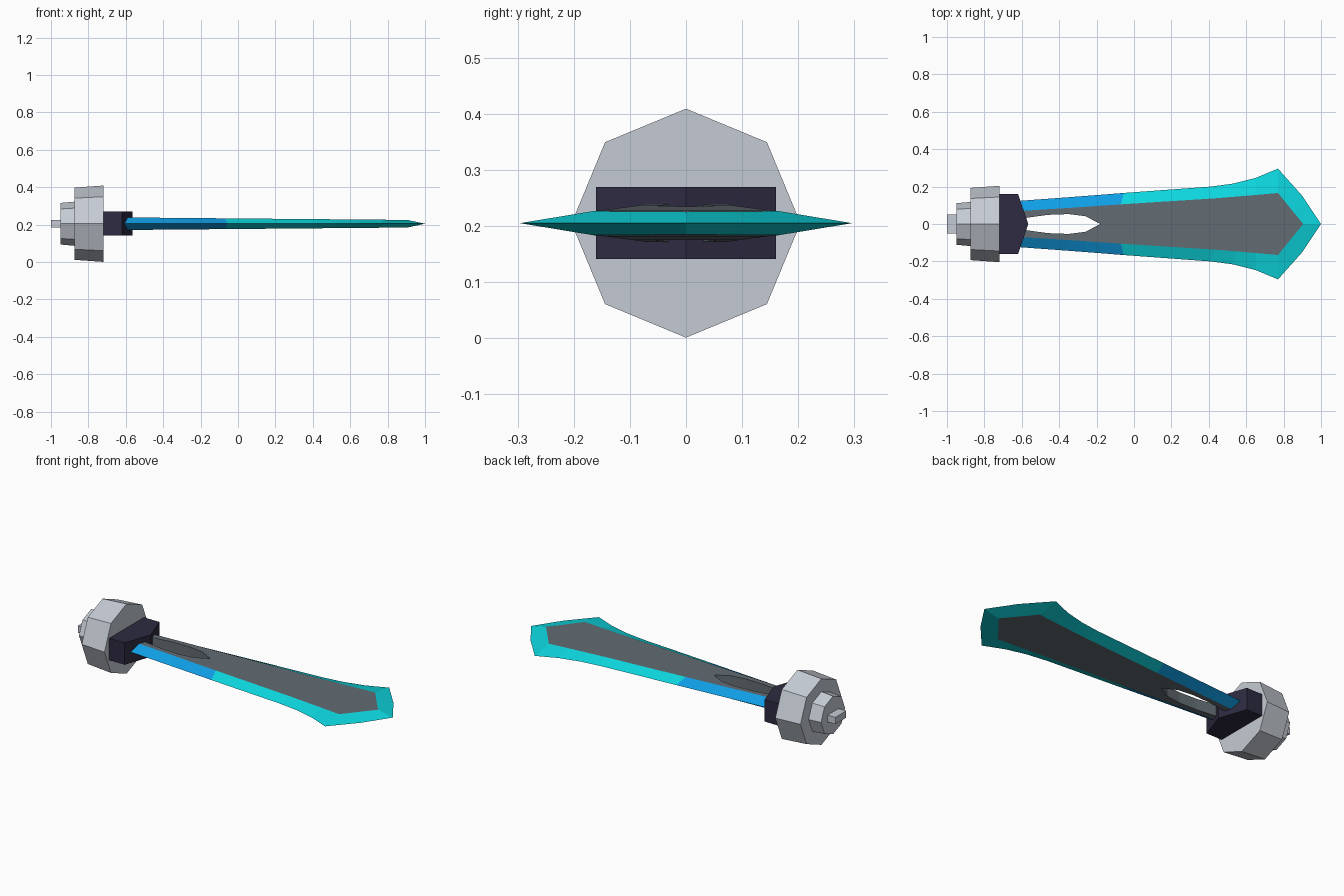
import bpy, bmesh, math

if "Cube" in bpy.data.objects:
    bpy.data.objects.remove(bpy.data.objects["Cube"])

AXIS_Z = 0.205


def material(name, rgb):
    m = bpy.data.materials.new(name)
    m.diffuse_color = (*rgb, 1)
    m.use_nodes = True
    m.node_tree.nodes["Principled BSDF"].inputs["Base Color"].default_value = m.diffuse_color
    return m


STEEL = material("pale_steel", (0.56, 0.60, 0.66))
NAVY = material("dark_navy", (0.026, 0.024, 0.052))
GREY = material("slate_grey", (0.125, 0.15, 0.17))
TEAL = material("bright_teal", (0.004, 0.68, 0.74))
BLUE = material("strong_blue", (0.005, 0.34, 0.78))


def finish(name, bm, mats):
    bmesh.ops.recalc_face_normals(bm, faces=bm.faces)
    me = bpy.data.meshes.new(name)
    bm.to_mesh(me)
    bm.free()
    for m in mats:
        me.materials.append(m)
    ob = bpy.data.objects.new(name, me)
    bpy.context.collection.objects.link(ob)
    return ob


def prism(name, loop_a, loop_b, mat):
    """Solid between two matching loops of points."""
    bm = bmesh.new()
    a = [bm.verts.new(p) for p in loop_a]
    b = [bm.verts.new(p) for p in loop_b]
    bm.faces.new(a)
    bm.faces.new(b)
    for i in range(len(a)):
        j = (i + 1) % len(a)
        bm.faces.new((a[i], a[j], b[j], b[i]))
    return finish(name, bm, [mat])


def octagon(x, r):
    return [(x, r * math.cos(k * math.pi / 4), AXIS_Z + r * math.sin(k * math.pi / 4))
            for k in range(8)]


# Hilt: two octagonal drums and a flat end tab
prism("hilt_drum", octagon(-0.875, 0.193), octagon(-0.72, 0.204), STEEL)
prism("hilt_step", octagon(-0.95, 0.111), octagon(-0.875, 0.118), STEEL)
tab = [(-0.05, -0.02), (0.05, -0.02), (0.05, 0.02), (-0.05, 0.02)]
prism("hilt_tab", [(-1.0, y, AXIS_Z + z) for y, z in tab],
      [(-0.95, y, AXIS_Z + z) for y, z in tab], STEEL)

# Guard: block with a pointed front
guard = [(-0.72, -0.16), (-0.62, -0.16), (-0.565, 0), (-0.62, 0.16), (-0.72, 0.16)]
prism("guard", [(x, y, 0.141) for x, y in guard], [(x, y, 0.269) for x, y in guard], NAVY)

# Blade stations: core x, slot half width, core half width, edge x, edge half width
ROWS = [
    (-0.62, 0.020, 0.068, -0.62, 0.123),
    (-0.57, 0.034, 0.072, -0.57, 0.127),
    (-0.46, 0.049, 0.079, -0.46, 0.135),
    (-0.35, 0.053, 0.086, -0.35, 0.143),
    (-0.26, 0.042, 0.092, -0.26, 0.150),
    (-0.18, 0.000, 0.098, -0.18, 0.156),
    (-0.07, 0.000, 0.105, -0.055, 0.166),
    (0.43, 0.000, 0.137, 0.41, 0.200),
    (0.54, 0.000, 0.146, 0.53, 0.216),
    (0.65, 0.000, 0.155, 0.65, 0.246),
    (0.77, 0.000, 0.166, 0.77, 0.296),
    (0.85, 0.000, 0.067, 0.90, 0.150),
    (0.905, 0.000, 0.000, 1.00, 0.000),
]
BLUE_END = 6

bm = bmesh.new()
cache = {}


def vert(x, y, z):
    key = (round(x, 4), round(y, 4), round(z, 4))
    if key not in cache:
        cache[key] = bm.verts.new(key)
    return cache[key]


def face(points, index):
    vs = list(dict.fromkeys(vert(*p) for p in points))
    if len(vs) > 2:
        bm.faces.new(vs).material_index = index


def station(row, side, up):
    """Slot, core border and cutting edge points on one side of the blade."""
    x, slot, core, ex, ey = row
    z = AXIS_Z + up * (0.0335 - 0.0088 * (x + 0.6))
    return (x, side * slot, z), (x, side * core, z), (ex, side * ey, AXIS_Z)


for side in (1, -1):
    for i, (r0, r1) in enumerate(zip(ROWS, ROWS[1:])):
        rim = 2 if i < BLUE_END else 1
        for up in (1, -1):
            s0, c0, e0 = station(r0, side, up)
            s1, c1, e1 = station(r1, side, up)
            face((s0, c0, c1, s1), 0)
            face((c0, e0, e1, c1), rim)
        if r0[1] > 0:  # slot wall
            face((station(r0, side, 1)[0], station(r1, side, 1)[0],
                  station(r1, side, -1)[0], station(r0, side, -1)[0]), 0)
    # end cap hidden in the guard
    st, ct, e = station(ROWS[0], side, 1)
    sb, cb, _ = station(ROWS[0], side, -1)
    face((st, ct, e, cb, sb), 2)

finish("blade", bm, [GREY, TEAL, BLUE])
